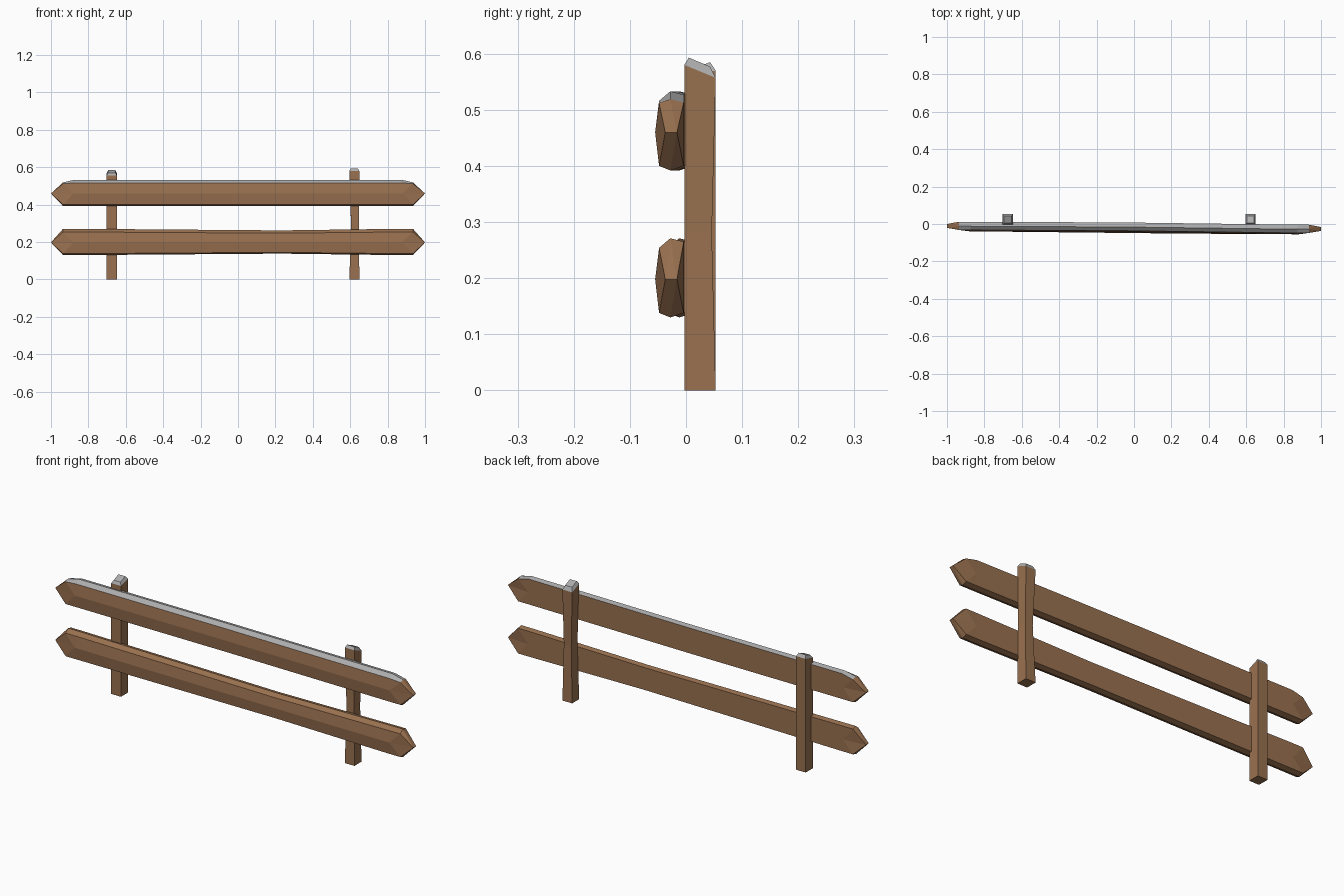
import bpy
import bmesh

cube = bpy.data.objects.get("Cube")
if cube:
    bpy.data.objects.remove(cube, do_unlink=True)


def make_material(name, colour):
    mat = bpy.data.materials.new(name)
    mat.use_nodes = True
    mat.diffuse_color = colour
    mat.node_tree.nodes["Principled BSDF"].inputs["Base Color"].default_value = colour
    return mat


WOOD = make_material("brown wood", (0.32, 0.165, 0.08, 1))
WEATHERED = make_material("grey cap", (0.42, 0.42, 0.42, 1))


def finish(bm, name):
    bmesh.ops.recalc_face_normals(bm, faces=bm.faces)
    mesh = bpy.data.meshes.new(name)
    bm.to_mesh(mesh)
    bm.free()
    mesh.materials.append(WOOD)
    mesh.materials.append(WEATHERED)
    obj = bpy.data.objects.new(name, mesh)
    bpy.context.collection.objects.link(obj)


def bridge(bm, a, b, grey=()):
    """Join two rings of vertices; the listed sides get the grey cap."""
    n = len(a)
    for i in range(n):
        j = (i + 1) % n
        face = bm.faces.new((a[i], a[j], b[j], b[i]))
        face.material_index = int(i in grey)


# Rail cross-section (y, z): front ridge, over the top, down the back, under
SECTION = [(-0.027, 0), (-0.02, 0.056), (0, 0.073), (0.024, 0.067),
           (0.024, 0), (0.024, -0.06), (0, -0.068), (-0.02, -0.06)]
RIDGES = (0, 4)


def make_rail(name, z, middle, middle_y, pinch, capped):
    bm = bmesh.new()
    grey = (1, 2) if capped else ()

    def axis_y(x):
        return -0.02 - 0.008 * x

    def ring(x, y, scale=1.0, end=0):
        verts = []
        for i, (dy, dz) in enumerate(SECTION):
            px = end * 0.88 if end and i in RIDGES else x
            if end and capped and dz > 0:
                dz -= 0.014 if i > 1 else 0.004
            verts.append(bm.verts.new((px, y + dy, z + dz * scale)))
        return verts

    rings = [ring(-0.935, axis_y(-1), end=-1), ring(-0.875, axis_y(-1)),
             ring(middle, middle_y, pinch),
             ring(0.875, axis_y(1)), ring(0.935, axis_y(1), end=1)]
    for a, b in zip(rings, rings[1:]):
        bridge(bm, a, b, grey)

    # Pointed ends with a short horizontal edge at the tip
    for side, r in ((-1, rings[0]), (1, rings[-1])):
        front, back = (bm.verts.new((side, axis_y(side) + d, z)) for d in (-0.009, 0.012))
        for i in range(8):
            tip = front if i in (0, 1, 6, 7) else back
            bm.faces.new((r[i], r[(i + 1) % 8], tip))
        for i in (2, 6):
            bm.faces.new((r[i], front, back))
    finish(bm, name)


make_rail("upper_rail", 0.46, -0.04, -0.016, 1.0, True)
make_rail("lower_rail", 0.198, 0.23, -0.024, 0.88, False)


def make_post(name, x, waist, shoulder, top):
    """waist: (left, right, back) at mid height; shoulder, top: (front z, back z)."""
    bm = bmesh.new()

    def ring(x0, x1, y0, y1, z0, z1):
        corners = ((x0, y0, z0), (x1, y0, z0), (x1, y1, z1), (x0, y1, z1))
        return [bm.verts.new((x + cx, cy, cz)) for cx, cy, cz in corners]

    foot = ring(-0.027, 0.027, -0.003, 0.053, 0, 0)
    middle = ring(waist[0], waist[1], -0.003, waist[2], 0.28, 0.28)
    neck = ring(-0.027, 0.027, -0.003, 0.053, *shoulder)
    crown = ring(-0.019, 0.019, 0.005, 0.043, *top)
    bridge(bm, foot, middle)
    bridge(bm, middle, neck)
    bridge(bm, neck, crown, range(4))
    bm.faces.new(foot)
    bm.faces.new(crown).material_index = 1
    finish(bm, name)


make_post("right_post", -0.675, (-0.027, 0.027, 0.053), (0.556, 0.57), (0.57, 0.585))
make_post("left_post", 0.622, (-0.017, 0.024, 0.046), (0.58, 0.557), (0.593, 0.577))
